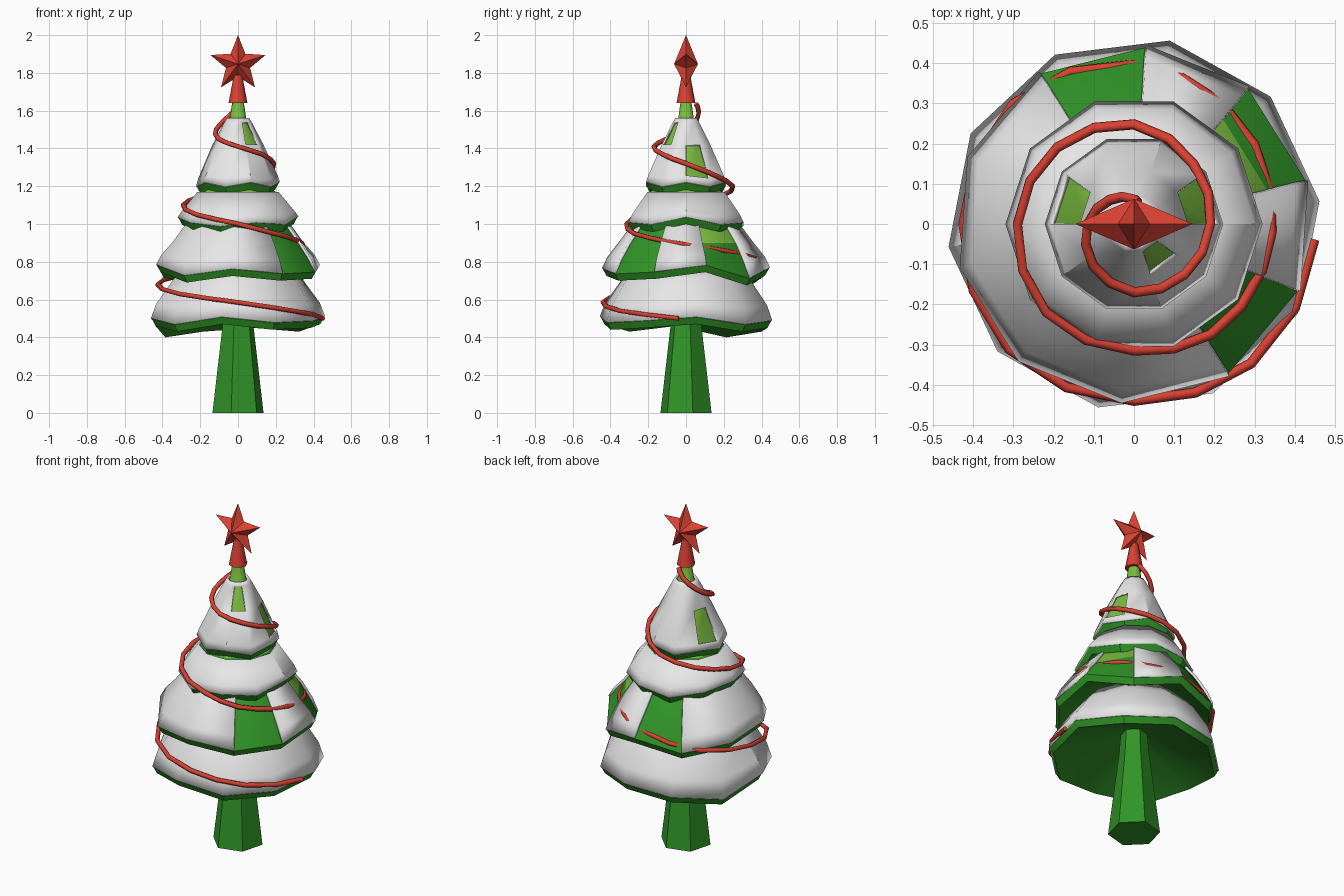
import bpy, bmesh, math
from mathutils import Vector

if "Cube" in bpy.data.objects:
    bpy.data.objects.remove(bpy.data.objects["Cube"])


def material(name, rgb):
    m = bpy.data.materials.new(name)
    m.diffuse_color = (*rgb, 1)
    m.use_nodes = True
    m.node_tree.nodes["Principled BSDF"].inputs["Base Color"].default_value = m.diffuse_color
    return m


GREEN = material("dark green", (0.03, 0.30, 0.02))
LIGHT = material("light green", (0.20, 0.52, 0.05))
SNOW = material("snow white", (0.80, 0.80, 0.80))
RED = material("red", (0.70, 0.053, 0.032))


def finish(name, bm, mats, angle=None):
    bmesh.ops.recalc_face_normals(bm, faces=bm.faces)
    me = bpy.data.meshes.new(name)
    bm.to_mesh(me)
    bm.free()
    for m in mats:
        me.materials.append(m)
    ob = bpy.data.objects.new(name, me)
    bpy.context.collection.objects.link(ob)
    if angle:
        bpy.ops.object.select_all(action='DESELECT')
        ob.select_set(True)
        bpy.context.view_layer.objects.active = ob
        bpy.ops.object.shade_smooth_by_angle(angle=math.radians(angle))
    return ob


def lathe(rings, n, offset, wave=None, skip=(), light=(), caps=True):
    """rings: (radius, z, share of the wavy rim height); skip/light: (sector, ring)."""
    bm = bmesh.new()
    wave = wave or [0] * n
    rows = []
    for r, z, w in rings:
        row = []
        for k in range(n):
            a = math.radians(offset + 360 * k / n)
            row.append(bm.verts.new((r * math.cos(a), r * math.sin(a), z + w * wave[k])))
        rows.append(row)
    for i in range(len(rows) - 1):
        for k in range(n):
            if (k, i) in skip:
                continue
            j = (k + 1) % n
            f = bm.faces.new((rows[i][k], rows[i][j], rows[i + 1][j], rows[i + 1][k]))
            f.material_index = int((k, i) in light)
    if caps:
        bm.faces.new(rows[0])
        bm.faces.new(rows[-1]).material_index = int((0, len(rows) - 2) in light)
    return bm


ALL = range(10)
# tiers: name, turn, snow profile, rim heights, bare snow patches, light green patches
tiers = [
    ("bottom", 7, [(.465, .49), (.437, .57), (.35, .70), (.28, .78)],
     [.02, -.02, 0, -.02, -.05, .01, -.02, .02, -.01, 0], (), ()),
    ("lower", 14, [(.447, .755), (.417, .82), (.36, .90), (.30, .98), (.20, 1.08)],
     [.03, -.04, .015, -.03, 0, .03, -.025, .01, -.015, -.005],
     [(s, i) for s in (0, 2, 8) for i in range(4)], [(0, 4), (0, 5)]),
    ("upper", 0, [(.32, 1.01), (.30, 1.05), (.215, 1.17), (.12, 1.28)],
     [.03, -.01, 0, -.02, .01, .025, 0, -.02, 0, -.01],
     [(s, 2) for s in ALL], [(s, 4) for s in ALL]),
    ("top", 0, [(.222, 1.21), (.21, 1.25), (.135, 1.42), (.072, 1.54), (.06, 1.56)],
     [.012, -.012] * 5, [(0, 1), (4, 1), (8, 2)],
     [(s, i) for s in ALL for i in range(2, 7)]),
]

for name, turn, prof, wave, bare, light in tiers:
    r0, z0 = prof[0]
    share = [1, .6] + [0] * 5
    # green branches: hollow underside, lip and body just inside the snow
    body = [(.07, z0 + .12, 0), (r0 - .025, z0 - .04, 1), (r0 - .006, z0 - .004, 1)]
    body += [(r - .017, z, share[i + 1]) for i, (r, z) in enumerate(prof[1:])]
    if name == "top":
        body.append((.03, 1.65, 0))
    finish(name + "_branches", lathe(body, 10, turn, wave, (), light), [GREEN, LIGHT], 33)
    # snow shell with missing patches
    snow = [(r, z, share[i]) for i, (r, z) in enumerate(prof)]
    bm = lathe(snow, 10, turn, wave, bare, (), False)
    loose = [v for v in bm.verts if not v.link_faces]
    bmesh.ops.delete(bm, geom=loose, context='VERTS')
    ob = finish(name + "_snow", bm, [SNOW], 33)
    mod = ob.modifiers.new("thickness", 'SOLIDIFY')
    mod.thickness = .014
    mod.offset = -1

# trunk
finish("trunk", lathe([(.14, 0, 0), (.08, .50, 0), (.07, .64, 0)], 6, 15), [GREEN])

# star and its socket
finish("star_socket", lathe([(.05, 1.64, 0), (.022, 1.79, 0)], 8, 0), [RED], 50)
bm = bmesh.new()
ring = []
for k in range(10):
    a = math.pi / 2 + k * math.pi / 5
    r = .067 if k % 2 else .153
    ring.append(bm.verts.new((r * math.cos(a), 0, 1.847 + r * math.sin(a))))
for y in (-.063, .063):
    tip = bm.verts.new((0, y, 1.847))
    for k in range(10):
        bm.faces.new((ring[k], ring[(k + 1) % 10], tip))
finish("star", bm, [RED])

# garland winding up the tree: angle, radius, height
path = [(-5, .45, .50), (-50, .453, .54), (-90, .44, .585), (-135, .44, .63),
        (-180, .425, .68), (-225, .425, .73), (-270, .397, .80), (-306, .37, .84),
        (-347, .347, .88), (-380, .338, .91), (-415, .335, .95), (-450, .315, 1.0),
        (-495, .31, 1.05), (-540, .29, 1.10), (-585, .27, 1.15), (-630, .248, 1.20),
        (-675, .21, 1.26), (-720, .19, 1.32), (-765, .178, 1.37), (-810, .17, 1.41),
        (-855, .145, 1.45), (-900, .115, 1.50), (-945, .085, 1.56), (-990, .062, 1.62),
        (-1010, .045, 1.65)]
points = []
for (a0, r0, z0), (a1, r1, z1) in zip(path, path[1:]):
    for t in (0, .5):
        a, r = math.radians(a0 + (a1 - a0) * t), r0 + (r1 - r0) * t
        points.append((r * math.cos(a), r * math.sin(a), z0 + (z1 - z0) * t))
cu = bpy.data.curves.new("garland", 'CURVE')
cu.dimensions = '3D'
cu.bevel_depth = .013
cu.bevel_resolution = 1
cu.use_fill_caps = True
sp = cu.splines.new('POLY')
sp.points.add(len(points) - 1)
for p, co in zip(sp.points, points):
    p.co = (*co, 1)
cu.materials.append(RED)
bpy.context.collection.objects.link(bpy.data.objects.new("garland", cu))
